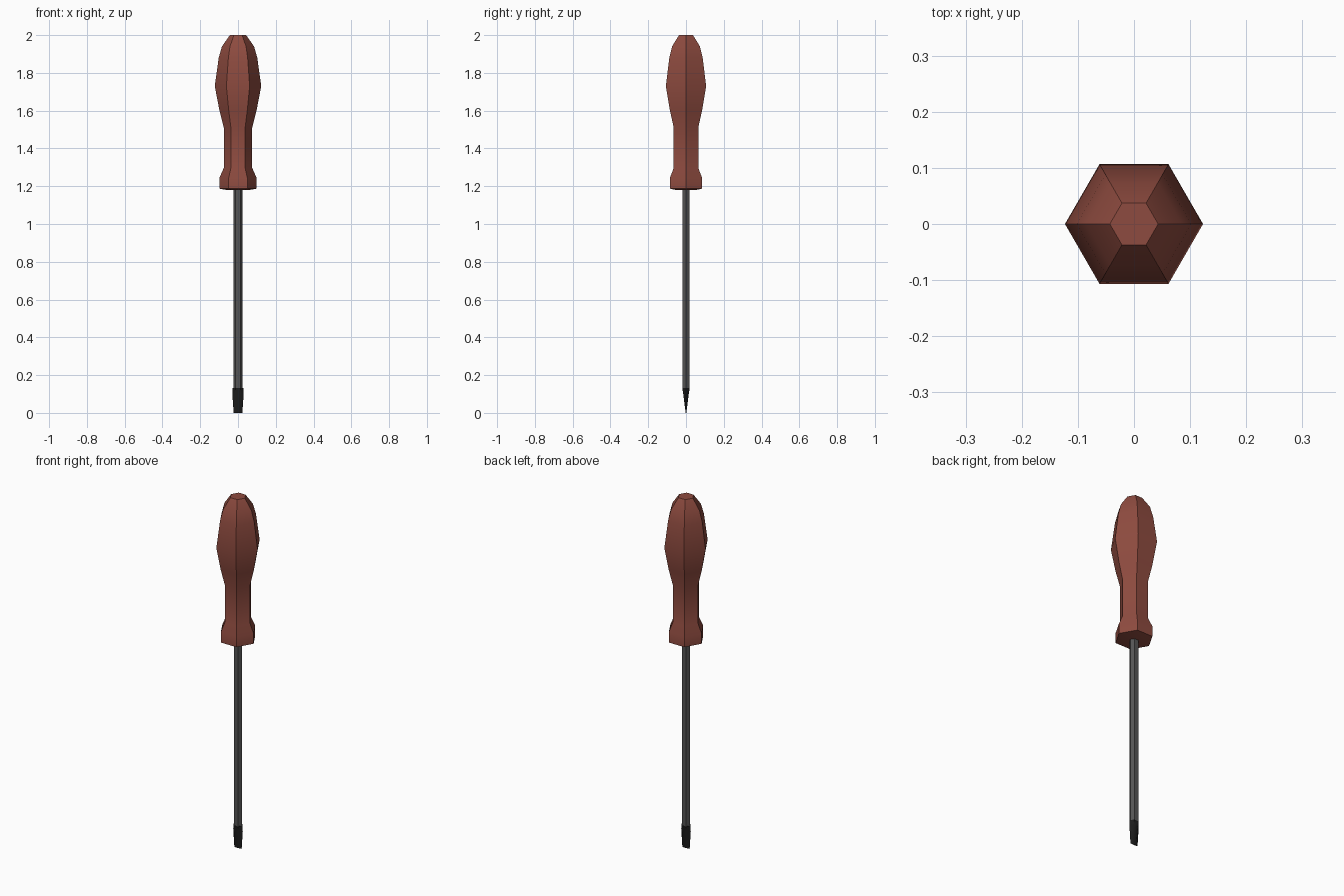
import bpy, bmesh, math

if "Cube" in bpy.data.objects:
    bpy.data.objects.remove(bpy.data.objects["Cube"])


def material(name, rgb):
    m = bpy.data.materials.new(name)
    m.diffuse_color = (*rgb, 1)
    m.use_nodes = True
    m.node_tree.nodes["Principled BSDF"].inputs["Base Color"].default_value = m.diffuse_color
    return m


def hex_loft(name, rings, mat):
    """Six-sided loft through (z, x radius, y radius) rings, capped at both ends."""
    bm = bmesh.new()
    loops = []
    for z, rx, ry in rings:
        loops.append([bm.verts.new((rx * math.cos(i * math.pi / 3),
                                    ry * math.sin(i * math.pi / 3), z))
                      for i in range(6)])
    for a, b in zip(loops, loops[1:]):
        for i in range(6):
            j = (i + 1) % 6
            bm.faces.new((a[i], a[j], b[j], b[i]))
    bm.faces.new(loops[0][::-1])
    bm.faces.new(loops[-1])
    bmesh.ops.recalc_face_normals(bm, faces=bm.faces)
    me = bpy.data.meshes.new(name)
    bm.to_mesh(me)
    bm.free()
    me.materials.append(mat)
    ob = bpy.data.objects.new(name, me)
    bpy.context.collection.objects.link(ob)
    bpy.ops.object.select_all(action='DESELECT')
    ob.select_set(True)
    bpy.context.view_layer.objects.active = ob
    bpy.ops.object.shade_smooth_by_angle(angle=math.radians(40))
    return ob


# Handle: collar, narrow grip, bulge and rounded end
profile = [(1.18, 0.06), (1.187, 0.098), (1.245, 0.098), (1.297, 0.075),
           (1.51, 0.075), (1.60, 0.098), (1.73, 0.123), (1.88, 0.102),
           (1.94, 0.085), (2.0, 0.043)]
hex_loft("handle", [(z, r, r) for z, r in profile],
         material("handle_red", (0.27, 0.07, 0.05)))

# Shaft
hex_loft("shaft", [(0.13, 0.024, 0.022), (1.20, 0.024, 0.022)],
         material("steel", (0.09, 0.09, 0.09)))

# Flat blade tip: flares in x, tapers to a thin edge in y
hex_loft("blade_tip", [(0.0, 0.023, 0.002), (0.10, 0.030, 0.017),
                       (0.132, 0.028, 0.0225)],
         material("black_steel", (0.012, 0.012, 0.012)))
